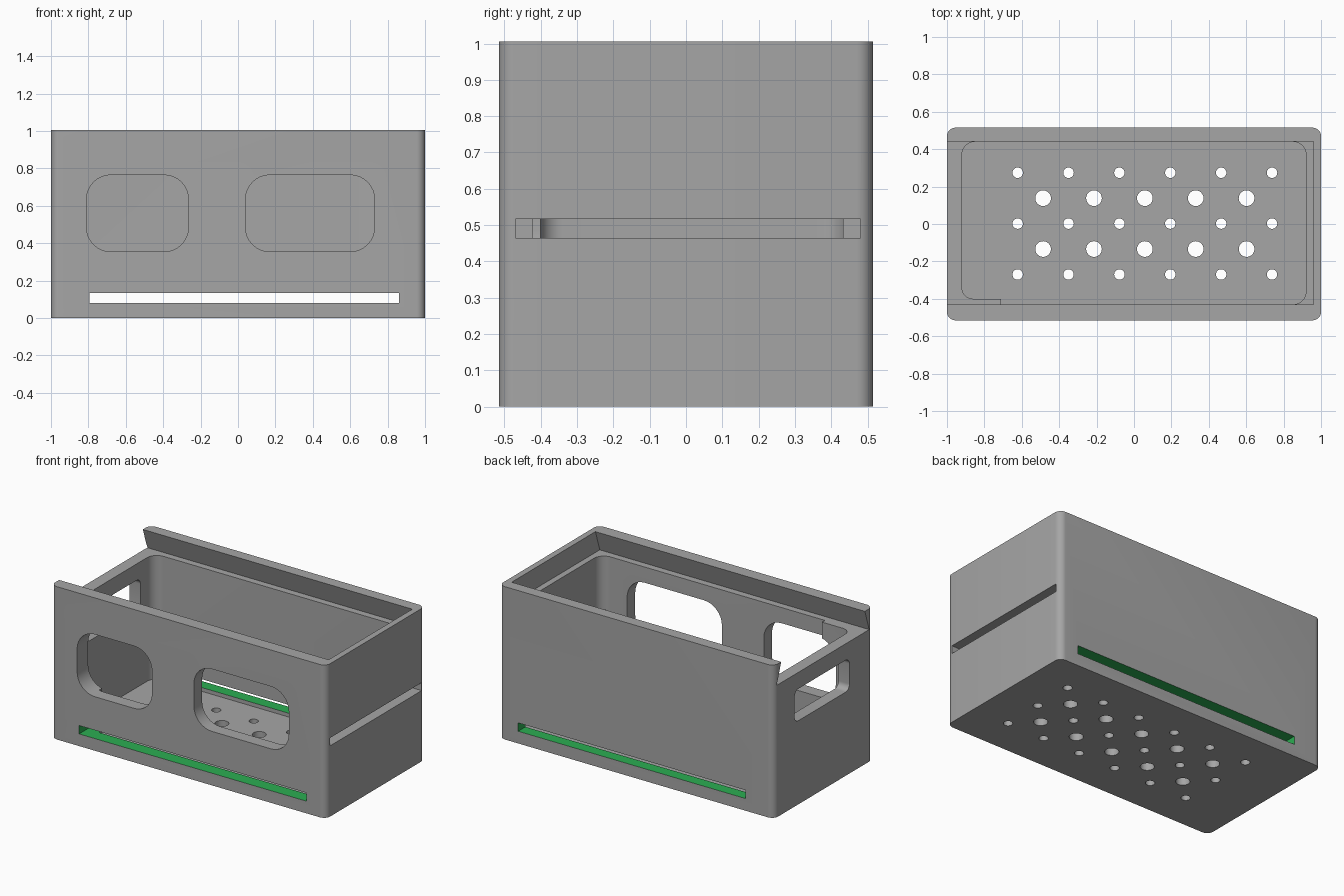
import bpy, bmesh, math
from mathutils import Vector

if "Cube" in bpy.data.objects:
    bpy.data.objects.remove(bpy.data.objects["Cube"])


def material(name, rgb):
    m = bpy.data.materials.new(name)
    m.diffuse_color = (*rgb, 1)
    m.use_nodes = True
    m.node_tree.nodes["Principled BSDF"].inputs["Base Color"].default_value = m.diffuse_color
    return m


grey = material("grey plastic", (0.38, 0.38, 0.38))
green = material("green slot lining", (0.025, 0.42, 0.085))


def outline(corners, steps=8):
    """Round each (u, v, radius) corner of a polygon."""
    pts = []
    n = len(corners)
    for i, (u, v, r) in enumerate(corners):
        p = Vector((u, v))
        if r == 0:
            pts.append(p)
            continue
        a = (Vector(corners[i - 1][:2]) - p).normalized()
        b = (Vector(corners[(i + 1) % n][:2]) - p).normalized()
        c = p + (a + b) * r          # right-angled corners only
        for k in range(steps + 1):
            t = k / steps * math.pi / 2
            pts.append(c - b * r * math.cos(t) - a * r * math.sin(t))
    return pts


def rect(u0, u1, v0, v1, r=0.0):
    return outline([(u0, v0, r), (u1, v0, r), (u1, v1, r), (u0, v1, r)])


def prism(name, pts, axis, lo, hi):
    """Extrude an outline along an axis; outline is (y,z), (x,z) or (x,y)."""
    place = {"x": lambda u, v, w: (w, u, v),
             "y": lambda u, v, w: (u, w, v),
             "z": lambda u, v, w: (u, v, w)}[axis]
    bm = bmesh.new()
    low = [bm.verts.new(place(p[0], p[1], lo)) for p in pts]
    high = [bm.verts.new(place(p[0], p[1], hi)) for p in pts]
    bm.faces.new(low)
    bm.faces.new(high)
    for i in range(len(pts)):
        j = (i + 1) % len(pts)
        bm.faces.new((low[i], low[j], high[j], high[i]))
    bmesh.ops.recalc_face_normals(bm, faces=bm.faces)
    mesh = bpy.data.meshes.new(name)
    bm.to_mesh(mesh)
    bm.free()
    ob = bpy.data.objects.new(name, mesh)
    bpy.context.collection.objects.link(ob)
    return ob


# Outer body
box = prism("storage_box", rect(-1, 1, -0.515, 0.515, 0.045), "z", 0, 1.005)
box.data.materials.append(grey)
box.data.materials.append(green)

# Cavity, with one thickened stretch of wall in the front left corner
cutters = [prism("cavity_cutter", outline([
    (-0.71, -0.43, 0), (0.92, -0.43, 0.07), (0.92, 0.44, 0.07),
    (-0.92, 0.44, 0.07), (-0.92, -0.40, 0.06), (-0.71, -0.40, 0)]),
    "z", 0.055, 0.95)]

# Dovetail lid groove, open at the left end
cutters.append(prism("lid_groove_cutter", [
    (-0.475, 0.868), (0.485, 0.868), (0.435, 1.02), (-0.425, 1.02)],
    "x", -1.1, 0.96))

# Front windows and left window
for x0, x1 in ((-0.81, -0.265), (0.04, 0.73)):
    cutters.append(prism("front_window_cutter", rect(x0, x1, 0.355, 0.765, 0.13),
                         "y", -0.7, -0.2))
cutters.append(prism("left_window_cutter", rect(-0.27, 0.30, 0.55, 0.76, 0.04),
                     "x", -1.1, -0.8))

# Right end slot and the long low slot through both sides
cutters.append(prism("end_slot_cutter", rect(-0.47, 0.48, 0.465, 0.517), "x", 0.88, 1.1))
cutters.append(prism("side_slot_cutter", rect(-0.795, 0.86, 0.08, 0.135), "y", -0.7, 0.7))

# Drain holes in the floor


def hole(x, y, r):
    pts = [(x + r * math.cos(k * math.pi / 12), y + r * math.sin(k * math.pi / 12))
           for k in range(24)]
    cutters.append(prism("drain_hole_cutter", pts, "z", -0.1, 0.2))


for i in range(6):
    for y in (-0.27, 0.002, 0.274):
        hole(-0.622 + 0.272 * i, y, 0.028)
    if i < 5:
        for y in (-0.134, 0.138):
            hole(-0.486 + 0.272 * i, y, 0.042)

# Cut everything out of the body
bpy.context.view_layer.objects.active = box
box.select_set(True)
for c in cutters:
    mod = box.modifiers.new("cut", "BOOLEAN")
    mod.operation = "DIFFERENCE"
    mod.solver = "EXACT"
    mod.object = c
    bpy.ops.object.modifier_apply(modifier=mod.name)
    bpy.data.objects.remove(c)

# Green lining on the inside faces of the long slots
for f in box.data.polygons:
    c = f.center
    lining = (abs(c.y) > 0.39 and abs(f.normal.y) < 0.1
              and 0.079 < c.z < 0.136 and -0.80 < c.x < 0.865)
    f.material_index = 1 if lining else 0

bpy.ops.object.shade_smooth_by_angle(angle=math.radians(30))
